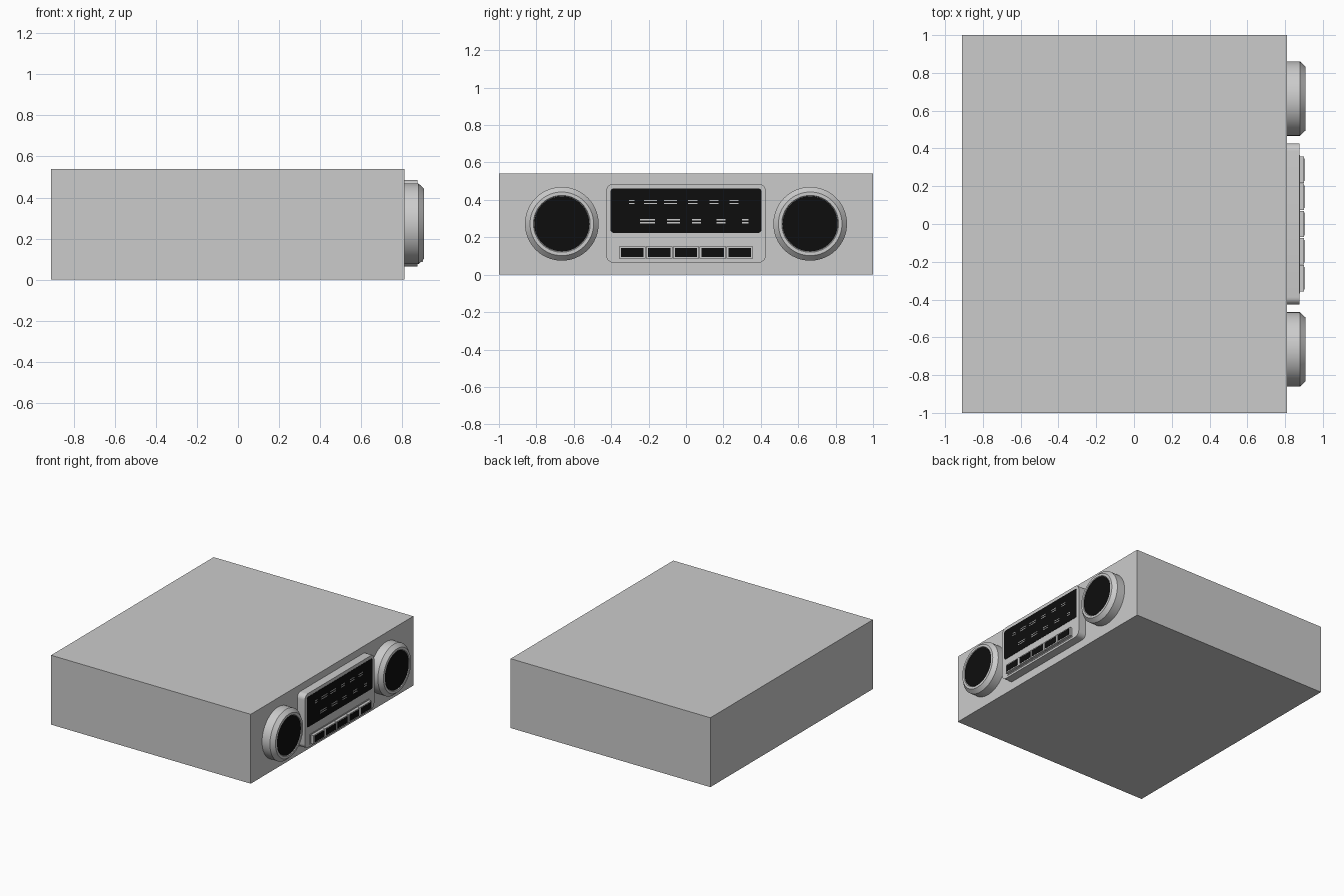
import bpy, bmesh, math

if "Cube" in bpy.data.objects:
    bpy.data.objects.remove(bpy.data.objects["Cube"])

FACE = 0.81      # x of the radio's front panel
MID = 0.272      # height of the knob axis


def material(name, rgb):
    m = bpy.data.materials.new(name)
    m.diffuse_color = (*rgb, 1)
    m.use_nodes = True
    m.node_tree.nodes["Principled BSDF"].inputs["Base Color"].default_value = m.diffuse_color
    return m


black = material("black", (0.004, 0.004, 0.004))
pale = material("pale_grey", (0.6, 0.6, 0.6))


def finish(name, bm, mat=None):
    bmesh.ops.recalc_face_normals(bm, faces=bm.faces)
    me = bpy.data.meshes.new(name)
    bm.to_mesh(me)
    bm.free()
    ob = bpy.data.objects.new(name, me)
    bpy.context.collection.objects.link(ob)
    if mat:
        me.materials.append(mat)
    bpy.context.view_layer.objects.active = ob
    ob.select_set(True)
    bpy.ops.object.shade_smooth_by_angle(angle=math.radians(30))
    ob.select_set(False)
    return ob


def panel(name, x, y, z, r=0, mat=None):
    """Prism along x with a rectangle outline in y-z, corners rounded by r."""
    bm = bmesh.new()
    outline = []
    corners = [(y[1], z[1], 1, 1), (y[0], z[1], -1, 1),
               (y[0], z[0], -1, -1), (y[1], z[0], 1, -1)]
    steps = 6 if r else 0
    for q, (cy, cz, sy, sz) in enumerate(corners):
        for k in range(steps + 1):
            a = math.pi / 2 * (q + k / max(steps, 1))
            outline.append((cy - sy * r + r * math.cos(a),
                            cz - sz * r + r * math.sin(a)))
    face = bm.faces.new([bm.verts.new((x[0], *p)) for p in outline])
    ext = bmesh.ops.extrude_face_region(bm, geom=[face], use_keep_orig=True)
    verts = [g for g in ext["geom"] if isinstance(g, bmesh.types.BMVert)]
    bmesh.ops.translate(bm, verts=verts, vec=(x[1] - x[0], 0, 0))
    return finish(name, bm, mat)


def lathe(name, profile, y, z, mat=None, sides=64):
    """Spin (x, radius) points about an axis along x; both ends capped."""
    bm = bmesh.new()
    rings = [[bm.verts.new((x, y + r * math.cos(2 * math.pi * i / sides),
                            z + r * math.sin(2 * math.pi * i / sides)))
              for i in range(sides)] for x, r in profile]
    for a, b in zip(rings, rings[1:]):
        for i in range(sides):
            j = (i + 1) % sides
            bm.faces.new((a[i], a[j], b[j], b[i]))
    bm.faces.new(rings[0])
    bm.faces.new(rings[-1])
    return finish(name, bm, mat)


# Main case
panel("case", (-0.91, FACE), (-1, 1), (0, 0.54))

# Two knobs with chamfered rims and dark, slightly sunken caps
for side, label in ((-1, "left"), (1, "right")):
    y = side * 0.664
    lathe(label + "_knob", [(FACE, 0.197), (0.878, 0.197), (0.907, 0.17),
                            (0.907, 0.152), (0.9, 0.148)], y, MID)
    lathe(label + "_knob_cap", [(0.898, 0.147), (0.903, 0.147)], y, MID, black)

# Rounded faceplate, dial window and button surround
panel("faceplate", (FACE, 0.875), (-0.427, 0.427), (0.064, 0.486), 0.04)
panel("dial_window", (0.87, 0.877), (-0.403, 0.403), (0.224, 0.46), 0.015, black)
panel("button_surround", (0.87, 0.878), (-0.367, 0.365), (0.08, 0.16))

# Five push buttons with dark faces
for i in range(5):
    y = (i - 2) * 0.1435
    panel(f"button_{i + 1}", (0.87, 0.9), (y - 0.07, y + 0.07), (0.086, 0.152))
    panel(f"button_face_{i + 1}", (0.895, 0.902), (y - 0.06, y + 0.06),
          (0.095, 0.144), 0, black)

# Paired dashes of the two tuning scales
scales = {
    0.389: [(-0.29, 0.03), (-0.19, 0.07), (-0.083, 0.07),
            (0.037, 0.05), (0.15, 0.05), (0.257, 0.05)],
    0.286: [(-0.206, 0.08), (-0.067, 0.07), (0.056, 0.05),
            (0.187, 0.05), (0.316, 0.035)],
}
for row, (z, dashes) in enumerate(scales.items()):
    for i, (y, w) in enumerate(dashes):
        for dz in (-0.008, 0.008):
            panel(f"scale_dash_{row}_{i}", (0.874, 0.879),
                  (y - w / 2, y + w / 2), (z + dz - 0.003, z + dz + 0.003), 0, pale)
